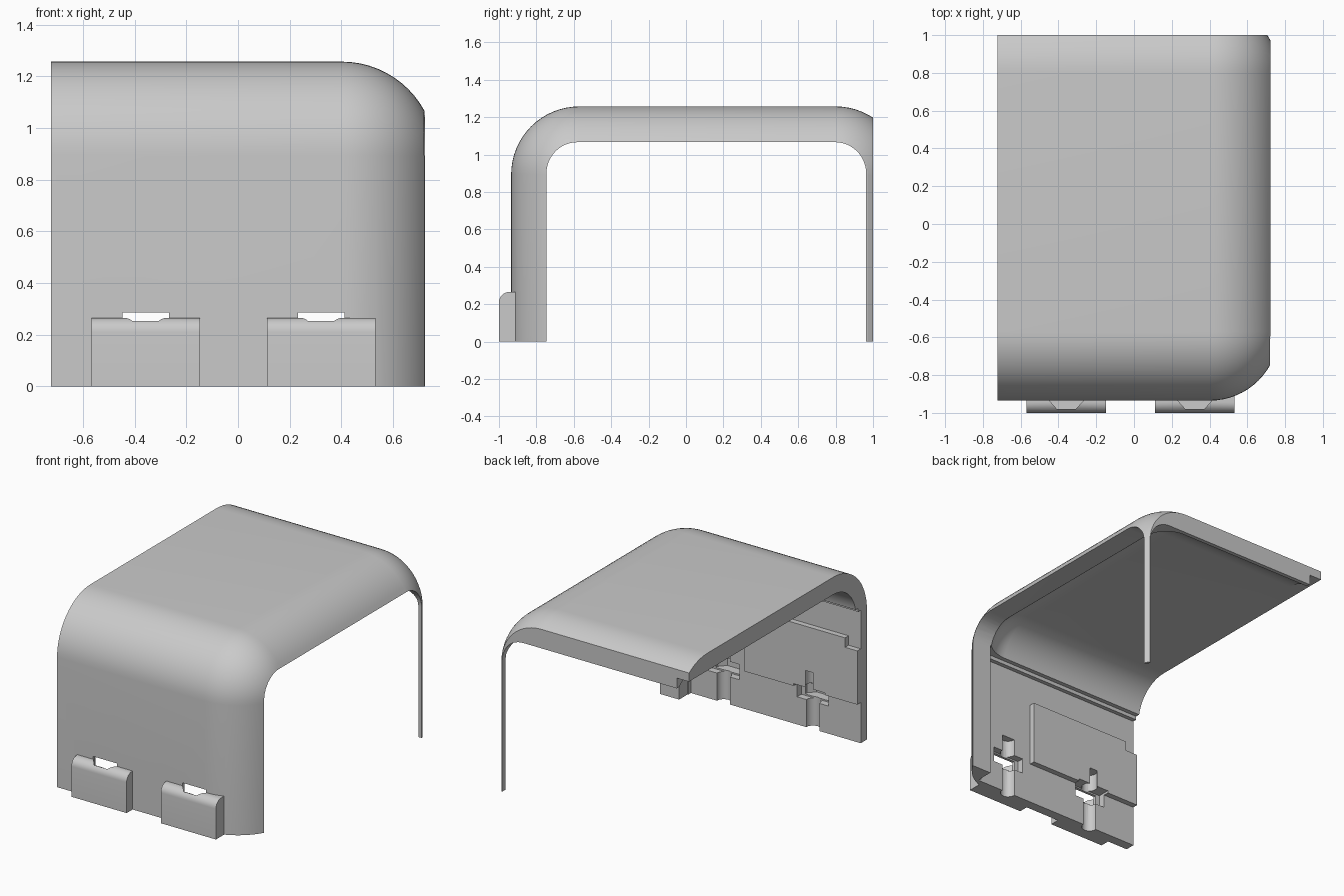
import bpy, bmesh, math

old = bpy.data.objects.get("Cube")
if old:
    bpy.data.objects.remove(old, do_unlink=True)

grey = bpy.data.materials.new("light grey")
grey.use_nodes = True
tint = (0.59, 0.59, 0.59, 1)
grey.diffuse_color = tint
grey.node_tree.nodes["Principled BSDF"].inputs["Base Color"].default_value = tint


def finish(name, bm):
    bmesh.ops.recalc_face_normals(bm, faces=bm.faces)
    mesh = bpy.data.meshes.new(name)
    bm.to_mesh(mesh)
    bm.free()
    mesh.materials.append(grey)
    ob = bpy.data.objects.new(name, mesh)
    bpy.context.collection.objects.link(ob)
    return ob


def box_mesh(x, y, z):
    bm = bmesh.new()
    bmesh.ops.create_cube(bm, size=1)
    for v in bm.verts:
        v.co = [r[0] if c < 0 else r[1] for c, r in zip(v.co, (x, y, z))]
    return bm


def box(name, x, y, z, radius=0, rounded=None, segments=12):
    """Box whose edges chosen by the test on their midpoint are rounded."""
    bm = box_mesh(x, y, z)
    if radius:
        edges = [e for e in bm.edges if rounded((e.verts[0].co + e.verts[1].co) / 2)]
        bmesh.ops.bevel(bm, geom=edges, offset=radius, segments=segments,
                        profile=0.5, affect='EDGES')
    return finish(name, bm)


def prism(name, points, z0, z1):
    bm = bmesh.new()
    face = bm.faces.new([bm.verts.new((x, y, z0)) for x, y in points])
    out = bmesh.ops.extrude_face_region(bm, geom=[face])
    top = [g for g in out["geom"] if isinstance(g, bmesh.types.BMVert)]
    bmesh.ops.translate(bm, verts=top, vec=(0, 0, z1 - z0))
    return finish(name, bm)


def combine(ob, tool, operation):
    mod = ob.modifiers.new("combine", 'BOOLEAN')
    mod.operation, mod.solver, mod.object = operation, 'EXACT', tool
    bpy.context.view_layer.objects.active = ob
    bpy.ops.object.modifier_apply(modifier=mod.name)
    bpy.data.objects.remove(tool, do_unlink=True)


# Rounded outer block, sliced flat at the bottom, both ends and the back
END = 0.723
bm = box_mesh((-2, 0.766), (-0.935, 1.164), (-1, 1.257))
bmesh.ops.bevel(bm, geom=bm.edges[:], offset=0.364, segments=16,
                profile=0.5, affect='EDGES')
for co, no in (((-END, 0, 0), (-1, 0, 0)), ((END, 0, 0), (1, 0, 0)),
               ((0, 1, 0), (0, 1, 0)), ((0, 0, 0), (0, 0, -1))):
    cut = bmesh.ops.bisect_plane(bm, geom=bm.verts[:] + bm.edges[:] + bm.faces[:],
                                 plane_co=co, plane_no=no, clear_outer=True)
    rim = [g for g in cut["geom_cut"] if isinstance(g, bmesh.types.BMEdge)]
    bmesh.ops.contextual_create(bm, geom=rim)
shell = finish("cover_shell", bm)

# Main cavity, following the outer shape at an even wall thickness
combine(shell, box("cavity", (-2, 0.646), (-0.815, 1.044), (-1, 1.137), 0.244,
                   lambda m: True, 16), 'DIFFERENCE')
# Opening through the side, with rounded upper corners
combine(shell, box("side_opening", (-2, 2), (-0.746, 0.963), (-1, 1.066), 0.166,
                   lambda m: m.z > 1 and abs(m.x) < 0.01), 'DIFFERENCE')
# Opening through the back, leaving a thin corner post
combine(shell, box("back_opening", (-2, 0.699), (0.7, 2), (-1, 1.066), 0.16,
                   lambda m: m.z > 1 and m.x > 0.6), 'DIFFERENCE')
# Notch at the free corner of the back rim
combine(shell, box("rim_notch", (-2, -0.63), (0.6, 2), (-1, 1.137)), 'DIFFERENCE')
# Stepped hollow in the front wall
combine(shell, box("upper_step", (-2, 0.575), (-0.84, -0.5), (-1, 0.94)), 'DIFFERENCE')
combine(shell, box("wall_hollow", (-2, 0.57), (-0.868, -0.5), (-1, 0.915)), 'DIFFERENCE')

# Raised panel inside the front wall, notched at its end
panel = box("panel", (-END, 0.14), (-0.89, -0.83), (0.28, 0.715))
combine(panel, box("notch", (-1, -0.63), (-1, -0.5), (0.65, 1)), 'DIFFERENCE')
combine(shell, panel, 'UNION')

# Two clips on the front, each with a slot, an inner pocket and a screw groove
for cx in (-0.358, 0.322):
    combine(shell, box("clip", (cx - 0.21, cx + 0.21), (-1, -0.9), (0, 0.265), 0.055,
                       lambda m: m.z > 0.2 and m.y < -0.98, 8), 'UNION')
    slot = [(cx + s * w, y) for s, w, y in (
        (-1, 0.09, -0.5), (-1, 0.09, -0.935), (-1, 0.05, -0.98),
        (1, 0.05, -0.98), (1, 0.09, -0.935), (1, 0.09, -0.5))]
    combine(shell, prism("slot", slot, 0.2, 0.285), 'DIFFERENCE')
    combine(shell, box("pocket", (cx - 0.12, cx + 0.12), (-0.915, -0.5), (0.19, 0.295)),
            'DIFFERENCE')
    ring = [(cx + 0.05 * math.cos(a * math.tau / 24), -0.87 + 0.05 * math.sin(a * math.tau / 24))
            for a in range(24)]
    combine(shell, prism("groove", ring, -0.1, 0.41), 'DIFFERENCE')

bpy.ops.object.select_all(action='DESELECT')
shell.select_set(True)
bpy.context.view_layer.objects.active = shell
bpy.ops.object.shade_smooth_by_angle(angle=math.radians(25))
